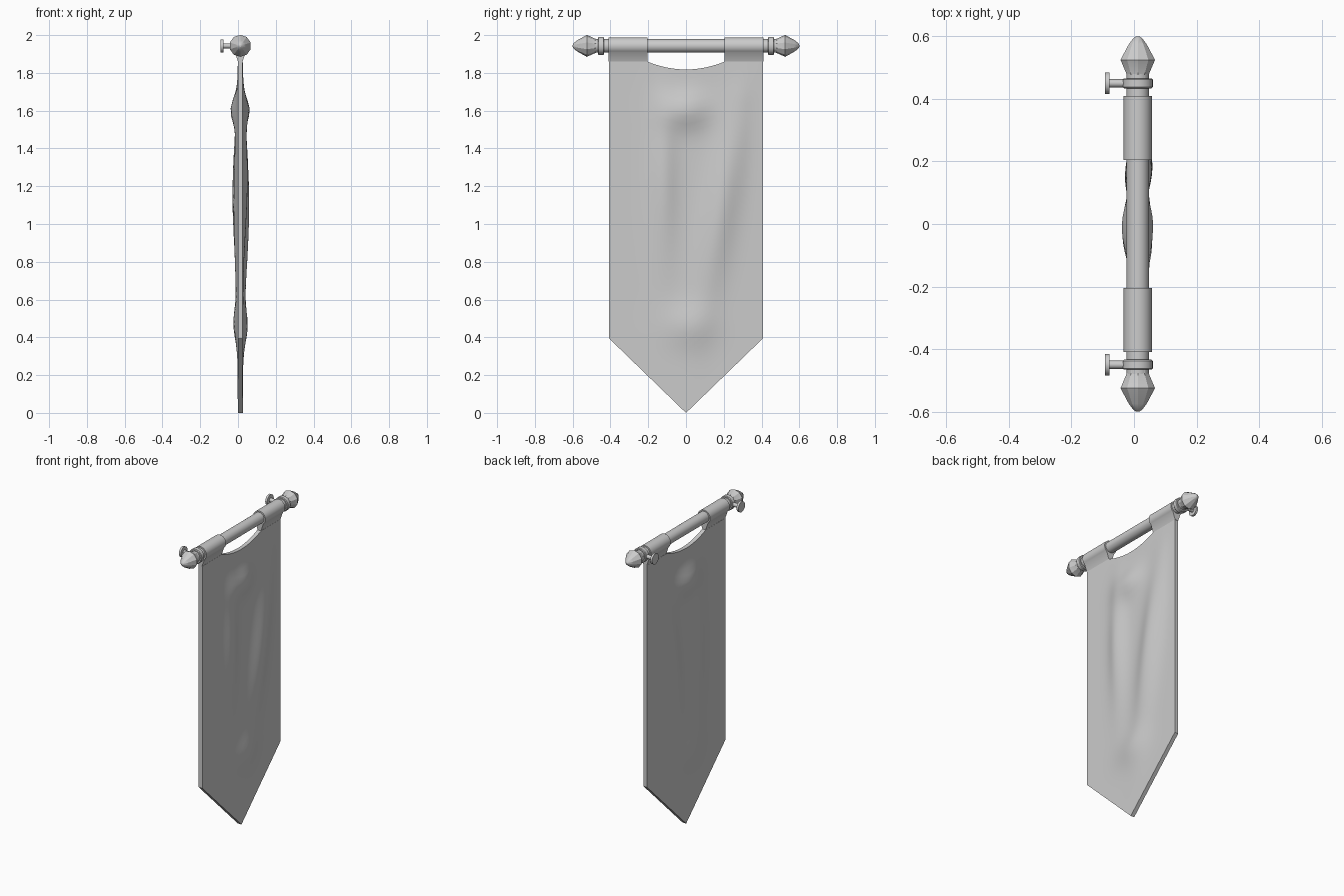
import bpy, bmesh, math
from mathutils import Vector

if "Cube" in bpy.data.objects:
    bpy.data.objects.remove(bpy.data.objects["Cube"])

grey = bpy.data.materials.new("plain grey")
grey.use_nodes = True
colour = (0.6, 0.6, 0.6, 1)
grey.diffuse_color = colour
grey.node_tree.nodes["Principled BSDF"].inputs["Base Color"].default_value = colour

CX, ROD_Z = 0.012, 1.943          # axis of the pole
HALF, SLEEVE_IN = 0.408, 0.205    # cloth half width, inner end of sleeves
CLOTH_TOP, POINT_TOP = 1.86, 0.395


def finish(name, bm, angle=30):
    bmesh.ops.recalc_face_normals(bm, faces=bm.faces)
    mesh = bpy.data.meshes.new(name)
    bm.to_mesh(mesh)
    bm.free()
    mesh.materials.append(grey)
    obj = bpy.data.objects.new(name, mesh)
    bpy.context.collection.objects.link(obj)
    bpy.ops.object.select_all(action='DESELECT')
    obj.select_set(True)
    bpy.context.view_layer.objects.active = obj
    bpy.ops.object.shade_smooth_by_angle(angle=math.radians(angle))
    return obj


def loft(name, rings, angle=30):
    """Skin a list of closed point rings and cap both ends."""
    bm = bmesh.new()
    loops = [[bm.verts.new(p) for p in ring] for ring in rings]
    n = len(loops[0])
    for a, b in zip(loops, loops[1:]):
        for i in range(n):
            j = (i + 1) % n
            bm.faces.new((a[i], a[j], b[j], b[i]))
    bm.faces.new(loops[0])
    bm.faces.new(loops[-1])
    return finish(name, bm, angle)


def lathe(name, profile, origin, axis, sides, angle=30):
    """Turn (distance, radius) pairs around an axis."""
    axis, up = Vector(axis), Vector((0, 0, 1))
    side = axis.cross(up)
    turns = [math.tau * i / sides for i in range(sides)]
    rings = [[Vector(origin) + axis * d + r * (up * math.cos(t) + side * math.sin(t))
              for t in turns] for d, r in profile]
    return loft(name, rings, angle)


# Pole
lathe("pole", [(-0.48, 0.036), (0.48, 0.036)], (CX, 0, ROD_Z), (0, 1, 0), 24)

# Fittings at both ends: finial, collar, thumb screw and cloth sleeve
for s, label in ((-1, "front"), (1, "back")):
    centre = (CX, 0, ROD_Z)
    lathe(label + "_finial", [(0.465, 0.036), (0.476, 0.036), (0.525, 0.058),
                              (0.575, 0.03), (0.594, 0.015), (0.6, 0.005)],
          centre, (0, s, 0), 10, 25)
    lathe(label + "_collar", [(0.434, 0.044), (0.438, 0.048), (0.462, 0.048),
                              (0.466, 0.044)], centre, (0, s, 0), 24)
    lathe(label + "_thumb_screw", [(0.03, 0.013), (0.09, 0.013), (0.09, 0.035),
                                   (0.104, 0.035)], (CX, s * 0.45, ROD_Z), (-1, 0, 0), 16)
    # Round loop that narrows down to the cloth
    turns = [math.radians(-50 + 280 * i / 24) for i in range(25)]
    section = [(CX + 0.045 * math.cos(t), ROD_Z + 0.045 * math.sin(t)) for t in turns]
    section += [(CX - 0.012, CLOTH_TOP), (CX + 0.012, CLOTH_TOP)]
    loft(label + "_sleeve", [[(x, s * y, z) for x, z in section]
                             for y in (SLEEVE_IN, 0.41)])


def bump(y, z, y0, z0, wy, wz):
    return math.exp(-((y - y0) / wy) ** 2 - ((z - z0) / wz) ** 2)


def fold(y, z, side):
    """Depth of the cloth folds on one side, fading out at the hem."""
    sweep = 0.12 + 0.16 * (z - 0.7)
    d = 0.036 * bump(y, z, 0.0, 1.6, 0.12, 0.09)
    if side > 0:
        d += 0.034 * bump(y, z, sweep, 1.1, 0.09, 0.5)
        d += 0.026 * bump(y, z, -0.12, 1.25, 0.07, 0.4)
        d += 0.022 * bump(y, z, 0.02, 0.46, 0.13, 0.11)
    else:
        d += 0.028 * bump(y, z, sweep - 0.04, 1.15, 0.09, 0.42)
        d += 0.022 * bump(y, z, -0.1, 1.1, 0.09, 0.5)
        d += 0.02 * bump(y, z, -0.03, 0.47, 0.12, 0.11)
    fade = min(1, (1 - abs(y) / HALF) * 4) * min(1, max(0, (CLOTH_TOP - z) * 6))
    return d * fade


# Cloth: a column ring at each y, running up one side and down the other
ROWS, COLS = 44, 36
rings = []
for c in range(COLS + 1):
    y = HALF * (2 * c / COLS - 1)
    low = POINT_TOP * abs(y) / HALF
    dip = max(0, 1 - (y / SLEEVE_IN) ** 2)
    high = CLOTH_TOP - 0.042 * dip
    heights = [low + (high - low) * r / ROWS for r in range(ROWS + 1)]
    right = [(CX + 0.013 + fold(y, z, 1), y, z) for z in heights]
    left = [(CX - 0.013 - fold(y, z, -1), y, z) for z in heights]
    rings.append(right + left[::-1])
loft("banner_cloth", rings, 40)
